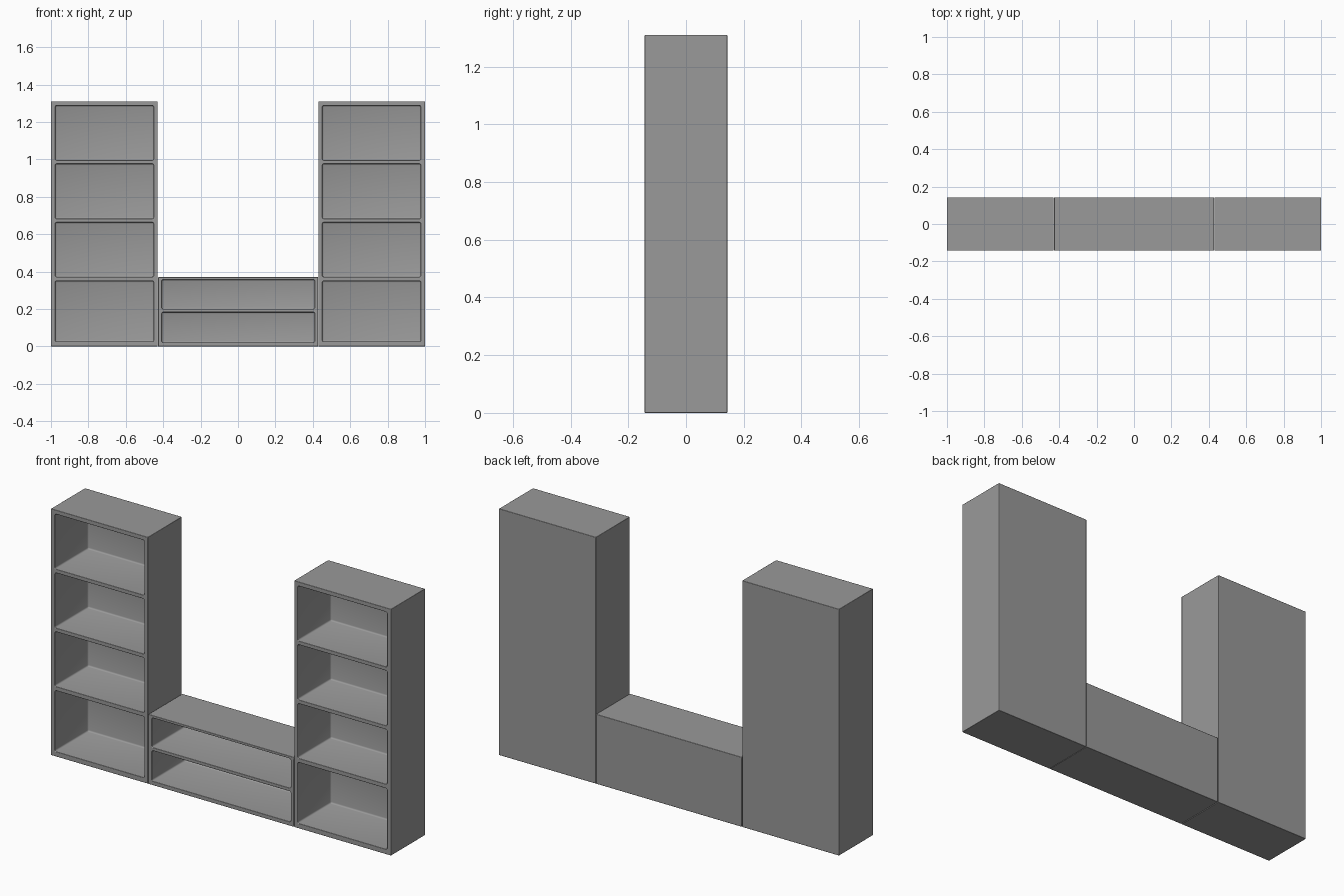
import bpy, bmesh, math

if "Cube" in bpy.data.objects:
    bpy.data.objects.remove(bpy.data.objects["Cube"])

HALF_DEPTH = 0.143   # half of the cabinet depth
BACK = 0.006         # back panel thickness

grey = bpy.data.materials.new("plain grey")
grey.use_nodes = True
colour = (0.32, 0.32, 0.32, 1)
grey.diffuse_color = colour
grey.node_tree.nodes["Principled BSDF"].inputs["Base Color"].default_value = colour


def cabinet(name, xs, zs):
    """Open-fronted cabinet: odd cells of the grid of front lines are niches."""
    bm = bmesh.new()
    grid = [[bm.verts.new((x, -HALF_DEPTH, z)) for z in zs] for x in xs]
    niches = []
    for i in range(len(xs) - 1):
        for j in range(len(zs) - 1):
            face = bm.faces.new((grid[i][j], grid[i + 1][j],
                                 grid[i + 1][j + 1], grid[i][j + 1]))
            if i % 2 and j % 2:
                niches.append(face)

    # Outer sides and back panel
    rim = [e for e in bm.edges if e.is_boundary]
    shell = bmesh.ops.extrude_edge_only(bm, edges=rim)["geom"]
    for v in shell:
        if isinstance(v, bmesh.types.BMVert):
            v.co.y = HALF_DEPTH
    bmesh.ops.holes_fill(bm, edges=[e for e in bm.edges if e.is_boundary], sides=0)

    # Niches pushed back from the front, with softened inner corners
    backs = bmesh.ops.extrude_discrete_faces(bm, faces=niches)["faces"]
    for back in backs:
        for v in back.verts:
            v.co.y = HALF_DEPTH - BACK
    bmesh.ops.recalc_face_normals(bm, faces=bm.faces)
    corners = {e for f in backs for v in f.verts for e in v.link_edges}
    bmesh.ops.bevel(bm, geom=list(corners), offset=0.008, segments=3,
                    profile=0.5, affect='EDGES')

    mesh = bpy.data.meshes.new(name)
    bm.to_mesh(mesh)
    bm.free()
    mesh.materials.append(grey)
    obj = bpy.data.objects.new(name, mesh)
    bpy.context.collection.objects.link(obj)

    # Fine rounding of the outer and front edges
    soft = obj.modifiers.new("soft edges", 'BEVEL')
    soft.width = 0.002
    soft.segments = 2
    soft.limit_method = 'ANGLE'
    soft.angle_limit = math.radians(45)

    bpy.ops.object.select_all(action='DESELECT')
    obj.select_set(True)
    bpy.context.view_layer.objects.active = obj
    bpy.ops.object.shade_smooth_by_angle(angle=math.radians(35))


# Tall bookcases on both sides
tower_x = [0.43, 0.451, 0.977, 1.0]
tower_z = [0, 0.026, 0.35, 0.372, 0.663, 0.683, 0.976, 0.996, 1.288, 1.31]
cabinet("left_bookcase", tower_x, tower_z)
cabinet("right_bookcase", [-x for x in reversed(tower_x)], tower_z)

# Low two-shelf unit between them
cabinet("low_middle_shelf", [-0.427, -0.407, 0.41, 0.429],
        [0, 0.021, 0.183, 0.2, 0.357, 0.37])
